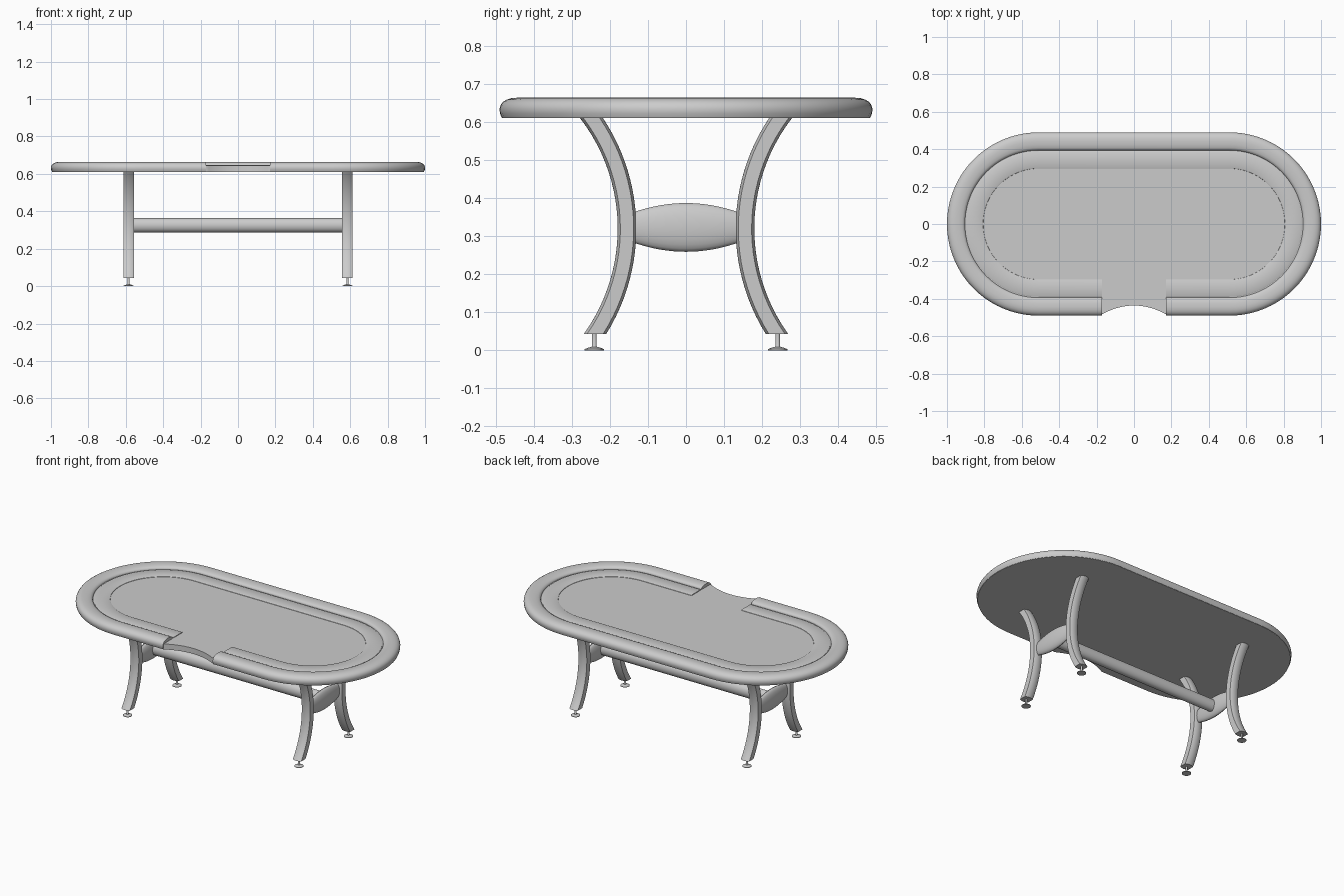
import bpy, bmesh
from math import sin, cos, pi, sqrt, radians

if "Cube" in bpy.data.objects:
    bpy.data.objects.remove(bpy.data.objects["Cube"])

NOTCH = 0.17      # half width of the dealer gap
CX = 0.51         # centre of the round table ends
LEG_X = 0.585


def loft(name, rings, smooth=35):
    """Skin closed cross-sections and cap both ends."""
    bm = bmesh.new()
    vr = [[bm.verts.new(p) for p in ring] for ring in rings]
    n = len(vr[0])
    for a, b in zip(vr, vr[1:]):
        for i in range(n):
            j = (i + 1) % n
            bm.faces.new((a[i], a[j], b[j], b[i]))
    bm.faces.new(vr[0][::-1])
    bm.faces.new(vr[-1])
    bmesh.ops.recalc_face_normals(bm, faces=bm.faces[:])
    me = bpy.data.meshes.new(name)
    bm.to_mesh(me)
    bm.free()
    ob = bpy.data.objects.new(name, me)
    bpy.context.collection.objects.link(ob)
    bpy.ops.object.select_all(action='DESELECT')
    bpy.context.view_layer.objects.active = ob
    ob.select_set(True)
    bpy.ops.object.shade_smooth_by_angle(angle=radians(smooth))
    return ob


def track(r, n=40):
    """Oval path of radius r, open at the front gap."""
    pts = [(NOTCH, -r)]
    for side, start in ((1, -pi / 2), (-1, pi / 2)):
        for i in range(n + 1):
            a = start + pi * i / n
            pts.append((side * CX + r * cos(a), r * sin(a)))
    return pts + [(-NOTCH, -r)]


def sweep(name, profile):
    """Sweep a (radius, z) profile around the oval."""
    cols = [[(x, y, z) for x, y in track(r)] for r, z in profile]
    return loft(name, list(zip(*cols)))


def ellipse_ring(a, b, n=24):
    return [(a * cos(2 * pi * i / n), b * sin(2 * pi * i / n)) for i in range(n)]


# Table bed with the curved dealer cutout
R = 0.482
outline = track(R)
for i in range(1, 24):
    x = -NOTCH + 2 * NOTCH * i / 24
    outline.append((x, -R + 0.046 * (1 - (x / NOTCH) ** 2)))
loft("table_bed", [[(x, y, z) for x, y in outline] for z in (0.61, 0.644)])

# Padded rail
sweep("padded_rail", [
    (0.394, 0.62), (0.394, 0.648), (0.398, 0.655), (0.408, 0.660),
    (0.425, 0.663), (0.442, 0.664), (0.458, 0.663), (0.471, 0.659),
    (0.481, 0.653), (0.487, 0.645), (0.490, 0.635), (0.489, 0.623),
    (0.484, 0.611), (0.47, 0.611)])

# Raised racetrack around the playing surface
sweep("racetrack", [
    (0.295, 0.640), (0.297, 0.646), (0.301, 0.648),
    (0.385, 0.648), (0.389, 0.646), (0.389, 0.640)])


def leg(name, sx, sy):
    """Inward-bowed leg with flat sides, cut level at both ends."""
    rad, z0, waist, half, wide = 0.5, 0.32, 0.155, 0.0245, 0.0285
    section = []
    for s in (1, -1):
        for k in range(9):
            u = s * (1 - k / 4)
            section.append((u * wide, s * (half - 0.007 * u * u)))
    rings = []
    for i in range(25):
        z = 0.043 + (0.612 - 0.043) * i / 24
        rings.append([(sx * LEG_X + x,
                       sy * (waist + rad - sqrt((rad - t) ** 2 - (z - z0) ** 2)), z)
                      for x, t in section])
    loft(name, rings)


def foot(name, x, y):
    """Levelling foot: disc and thin stem."""
    prof = [(0.026, 0), (0.026, 0.003), (0.016, 0.007), (0.007, 0.009), (0.006, 0.011), (0.006, 0.046)]
    loft(name, [[(x + a, y + b, z) for a, b in ellipse_ring(r, r)] for r, z in prof])


for sx, xn in ((-1, "left"), (1, "right")):
    for sy, yn in ((-1, "front"), (1, "back")):
        leg(f"{yn}_{xn}_leg", sx, sy)
        foot(f"{yn}_{xn}_foot", sx * LEG_X, sy * 0.241)
    # Barrel-shaped brace between each pair of legs
    rings = []
    for i in range(17):
        y = -0.14 + 0.28 * i / 16
        h = 0.064 - 0.025 * (y / 0.14) ** 2
        rings.append([(sx * LEG_X + a, y, 0.323 + b) for a, b in ellipse_ring(0.024 * h / 0.064, h)])
    loft(f"{xn}_brace", rings)

# Long stretcher joining the braces
loft("stretcher", [[(x, a, 0.325 + b) for a, b in ellipse_ring(0.03, 0.038)]
                   for x in (-0.575, 0.575)])
